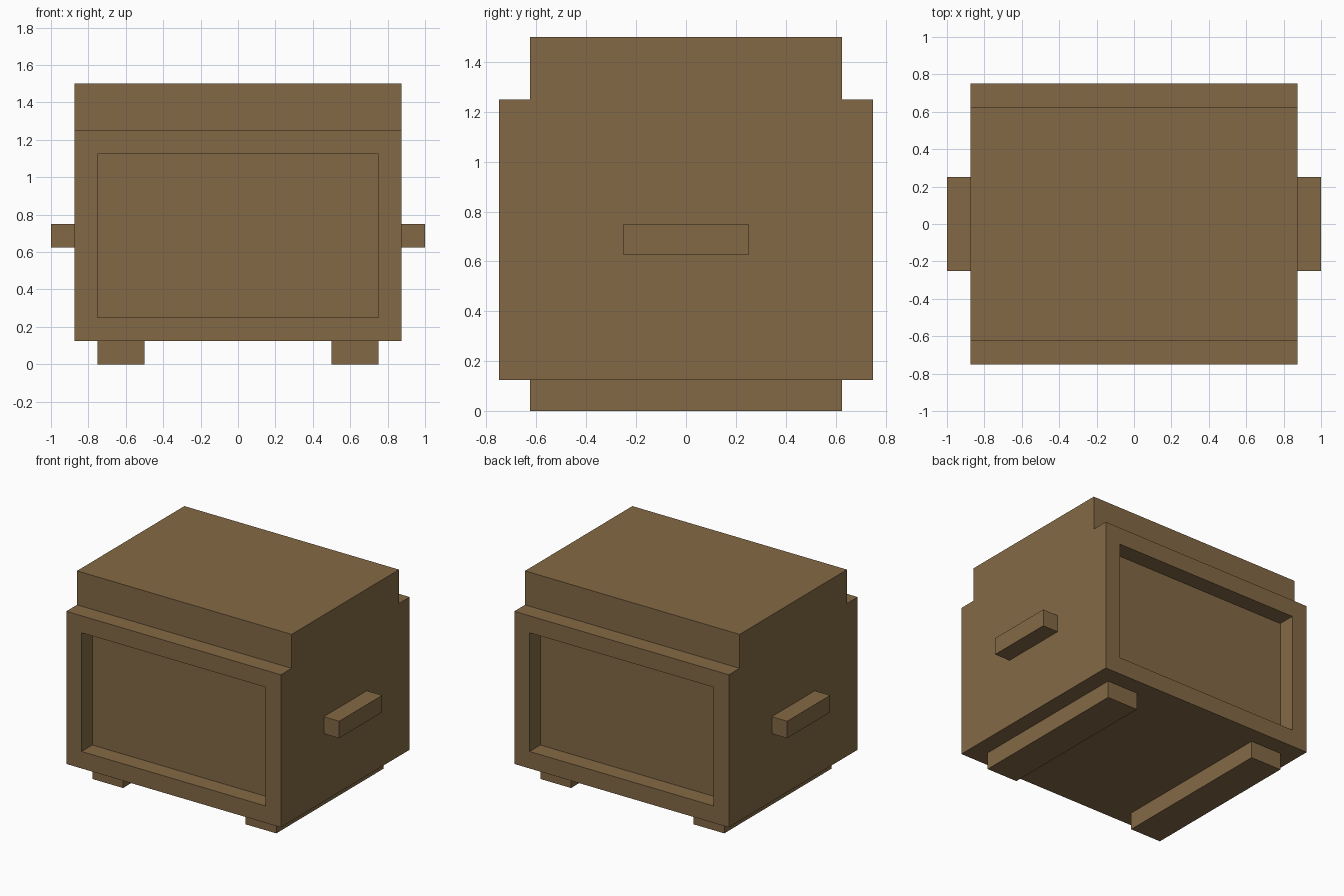
import bpy
import bmesh
from mathutils import Vector

if "Cube" in bpy.data.objects:
    bpy.data.objects.remove(bpy.data.objects["Cube"], do_unlink=True)

# One flat wood colour
wood = bpy.data.materials.new("brown_wood")
wood.use_nodes = True
colour = (0.231, 0.141, 0.060, 1)
wood.diffuse_color = colour
wood.node_tree.nodes["Principled BSDF"].inputs["Base Color"].default_value = colour


def finish(bm, name):
    bmesh.ops.recalc_face_normals(bm, faces=bm.faces)
    mesh = bpy.data.meshes.new(name)
    bm.to_mesh(mesh)
    bm.free()
    mesh.materials.append(wood)
    obj = bpy.data.objects.new(name, mesh)
    bpy.context.collection.objects.link(obj)
    return obj


def box(name, centre, size):
    bm = bmesh.new()
    bmesh.ops.create_cube(bm, size=1)
    bmesh.ops.scale(bm, vec=size, verts=bm.verts)
    bmesh.ops.translate(bm, vec=centre, verts=bm.verts)
    return finish(bm, name)


# Chest body with stepped lid: a side profile extruded across the width
half_width, step = 0.875, 0.125
half_profile = [(0.75, 0.125), (0.75, 1.25), (0.625, 1.25), (0.625, 1.5)]
outline = half_profile + [(-y, z) for y, z in reversed(half_profile)]
bm = bmesh.new()
side = bm.faces.new([bm.verts.new((-half_width, y, z)) for y, z in outline])
extruded = bmesh.ops.extrude_face_region(bm, geom=[side], use_keep_orig=True)
bmesh.ops.translate(bm, vec=(2 * half_width, 0, 0),
                    verts=[v for v in extruded["geom"] if isinstance(v, bmesh.types.BMVert)])
bmesh.ops.recalc_face_normals(bm, faces=bm.faces)

# Recessed panels on the front and back
panels = [f for f in bm.faces
          if abs(f.normal.y) > 0.9 and f.calc_center_median().z < 1.25]
bmesh.ops.inset_individual(bm, faces=panels, thickness=step, use_even_offset=True)
bmesh.ops.inset_individual(bm, faces=panels, thickness=0, depth=-step)
finish(bm, "chest_body")

# Handles and foot rails on both sides
for label, s in (("left", 1), ("right", -1)):
    box(label + "_handle", Vector((s * 0.9375, 0, 0.6875)), (0.125, 0.5, 0.125))
    box(label + "_foot_rail", Vector((s * 0.625, 0, 0.0625)), (0.25, 1.25, 0.125))
